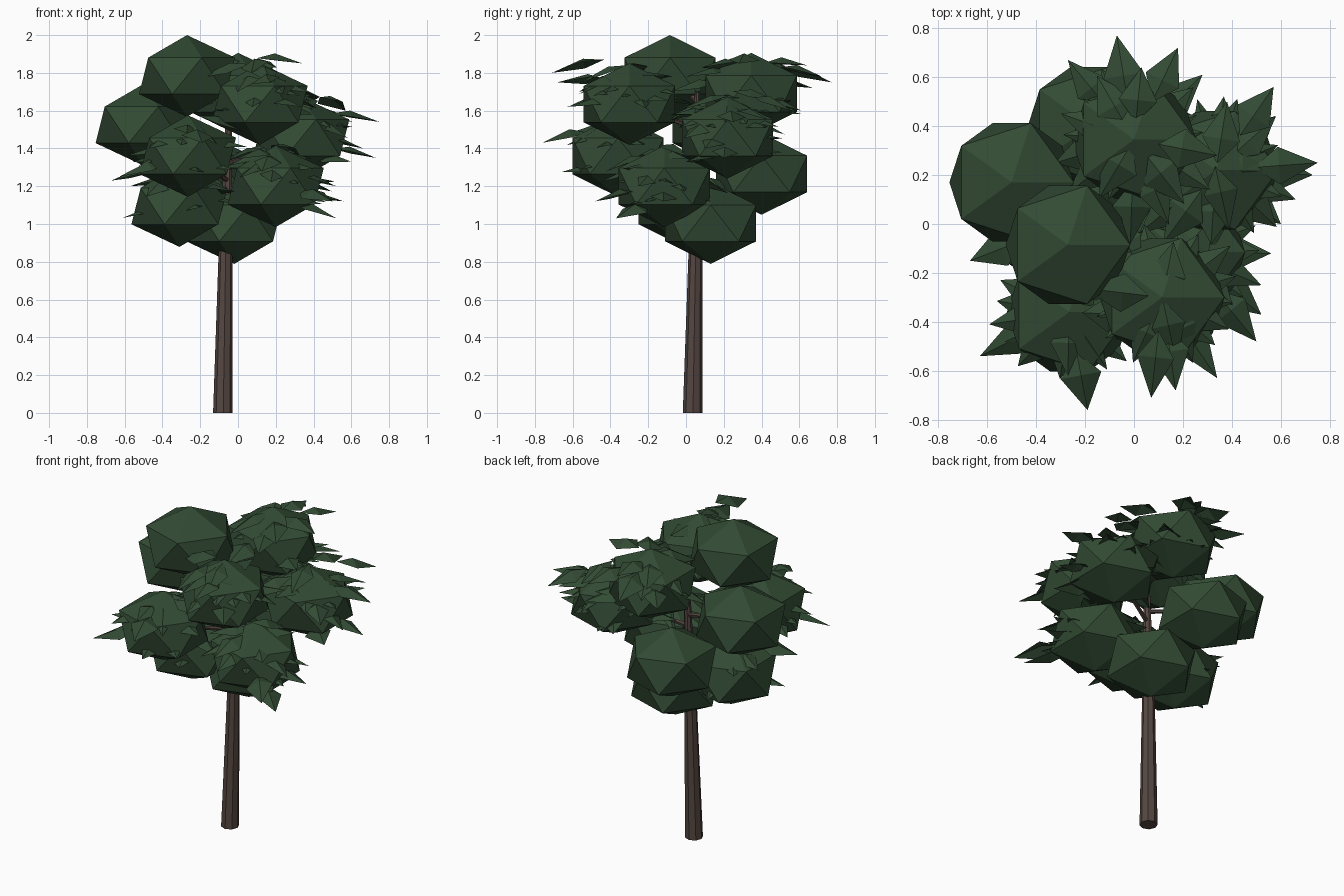
import bpy, bmesh, math, random
from mathutils import Vector, Matrix

if "Cube" in bpy.data.objects:
    bpy.data.objects.remove(bpy.data.objects["Cube"], do_unlink=True)
random.seed(23)


def material(name, rgb):
    mat = bpy.data.materials.new(name)
    mat.use_nodes = True
    mat.diffuse_color = (*rgb, 1)
    mat.node_tree.nodes["Principled BSDF"].inputs["Base Color"].default_value = (*rgb, 1)
    return mat


LEAF = material("dark leaf green", (0.032, 0.07, 0.034))
BARK = material("dark bark brown", (0.09, 0.062, 0.053))


def finish(bm, name, mat):
    mesh = bpy.data.meshes.new(name)
    bm.to_mesh(mesh)
    bm.free()
    mesh.materials.append(mat)
    obj = bpy.data.objects.new(name, mesh)
    bpy.context.collection.objects.link(obj)
    return obj


def limb(bm, start, end, r1, r2, sides):
    """Tapered stick between two points."""
    start, end = Vector(start), Vector(end)
    axis = end - start
    turn = axis.to_track_quat("Z", "Y").to_matrix().to_4x4()
    place = Matrix.Translation((start + end) / 2) @ turn
    bmesh.ops.create_cone(bm, cap_ends=True, segments=sides, radius1=r1,
                          radius2=r2, depth=axis.length, matrix=place)


def leaf(bm, tip, heading, droop):
    """Folded pointed leaf with a raised midrib, ending at tip."""
    length, width = random.uniform(0.22, 0.28), random.uniform(0.13, 0.17)
    out = Vector((math.cos(heading), math.sin(heading), -droop))
    side = Vector((-out.y, out.x, random.uniform(-0.25, 0.25)))
    tip = Vector(tip)
    shoulder = tip - out * length * 0.6
    ridge = shoulder + Vector((0, 0, width * 0.22))
    points = [tip - out * length, shoulder - side * width / 2,
              tip, shoulder + side * width / 2, ridge]
    base, left, point, right, mid = [bm.verts.new(p) for p in points]
    for tri in ((base, left, mid), (left, point, mid),
                (point, right, mid), (right, base, mid)):
        bm.faces.new(tri)


# Foliage clumps: centre, then number of extra leaves
clumps = {
    "top": ((-0.27, -0.085, 1.784), 0),
    "upper_right": ((-0.5, 0.17, 1.525), 0),
    "front_right": ((-0.265, -0.36, 1.36), 17),
    "lower_right": ((-0.31, -0.01, 1.095), 9),
    "bottom": ((-0.02, 0.13, 1.005), 0),
    "back": ((-0.18, 0.4, 1.265), 0),
    "lower_left": ((0.2, -0.115, 1.2), 20),
    "left": ((0.335, 0.22, 1.457), 20),
    "upper_back": ((0.0, 0.345, 1.69), 20),
    "upper_front": ((0.115, -0.3, 1.635), 18),
}
RADIUS, HALF_HEIGHT = 0.284, 0.216
for name, (centre, extra) in clumps.items():
    bm = bmesh.new()
    squash = Matrix.Diagonal((RADIUS, RADIUS, HALF_HEIGHT, 1))
    bmesh.ops.create_icosphere(bm, subdivisions=1, radius=1,
                               matrix=Matrix.Translation(centre) @ squash)
    finish(bm, name + "_foliage", LEAF)

# Trunk
bm = bmesh.new()
limb(bm, (-0.08, 0.035, 0), (-0.066, 0.05, 0.87), 0.052, 0.036, 8)
limb(bm, (-0.066, 0.05, 0.87), (-0.045, 0.06, 1.7), 0.036, 0.014, 8)
for v in bm.verts:
    if v.co.z < 0.05:
        v.co.z = 0
finish(bm, "trunk", BARK)

# Branches reaching from the trunk into each clump
bm = bmesh.new()
for centre, extra in clumps.values():
    root = (-0.052, 0.055, centre[2] - 0.13)
    limb(bm, root, centre, 0.014, 0.007, 5)
finish(bm, "branches", BARK)

# Outer leaves, placed by their tips
tips = [
    (-0.07, 0.77, 1.75), (0.18, 0.72, 1.78), (-0.27, 0.67, 1.72), (0.03, 0.64, 1.84),
    (0.28, 0.61, 1.6), (0.38, 0.5, 1.64), (0.57, 0.56, 1.6), (0.58, 0.44, 1.55),
    (0.75, 0.25, 1.54), (0.73, 0.2, 1.35), (0.66, 0.1, 1.4), (0.6, 0, 1.33),
    (0.56, -0.12, 1.12), (0.52, -0.25, 1.2), (0.52, -0.37, 1.03), (0.5, -0.48, 1.12),
    (0.34, -0.63, 1.62), (0.17, -0.68, 1.75), (0.07, -0.71, 1.8), (-0.19, -0.76, 1.43),
    (-0.27, -0.62, 1.48), (-0.63, -0.54, 1.25), (-0.67, -0.15, 1.23), (0.34, 0.28, 1.85),
]
bm = bmesh.new()
for tip in tips:
    near = min((Vector(c) for c, n in clumps.values() if n),
               key=lambda c: (c - Vector(tip)).length)
    away = Vector(tip) - near
    leaf(bm, tip, math.atan2(away.y, away.x), random.uniform(0.05, 0.3))
finish(bm, "outer_leaves", LEAF)

# Extra leaves radiating from every side of the leafy clumps,
# reaching further where they point into the crown
bm = bmesh.new()
for centre, extra in clumps.values():
    inward = math.atan2(0.05 - centre[1], -0.03 - centre[0])
    for i in range(extra):
        heading = math.tau * (i + random.uniform(-0.4, 0.4)) / extra
        facing_in = max(0, math.cos(heading - inward))
        rise = random.uniform(-0.5, 0.7)
        reach = RADIUS * (math.sqrt(1 - rise * rise)
                          + random.uniform(0, 0.2 + 0.35 * facing_in))
        tip = (centre[0] + reach * math.cos(heading),
               centre[1] + reach * math.sin(heading),
               centre[2] + rise * HALF_HEIGHT)
        leaf(bm, tip, heading, random.uniform(-0.1, 0.4))
finish(bm, "inner_leaves", LEAF)
